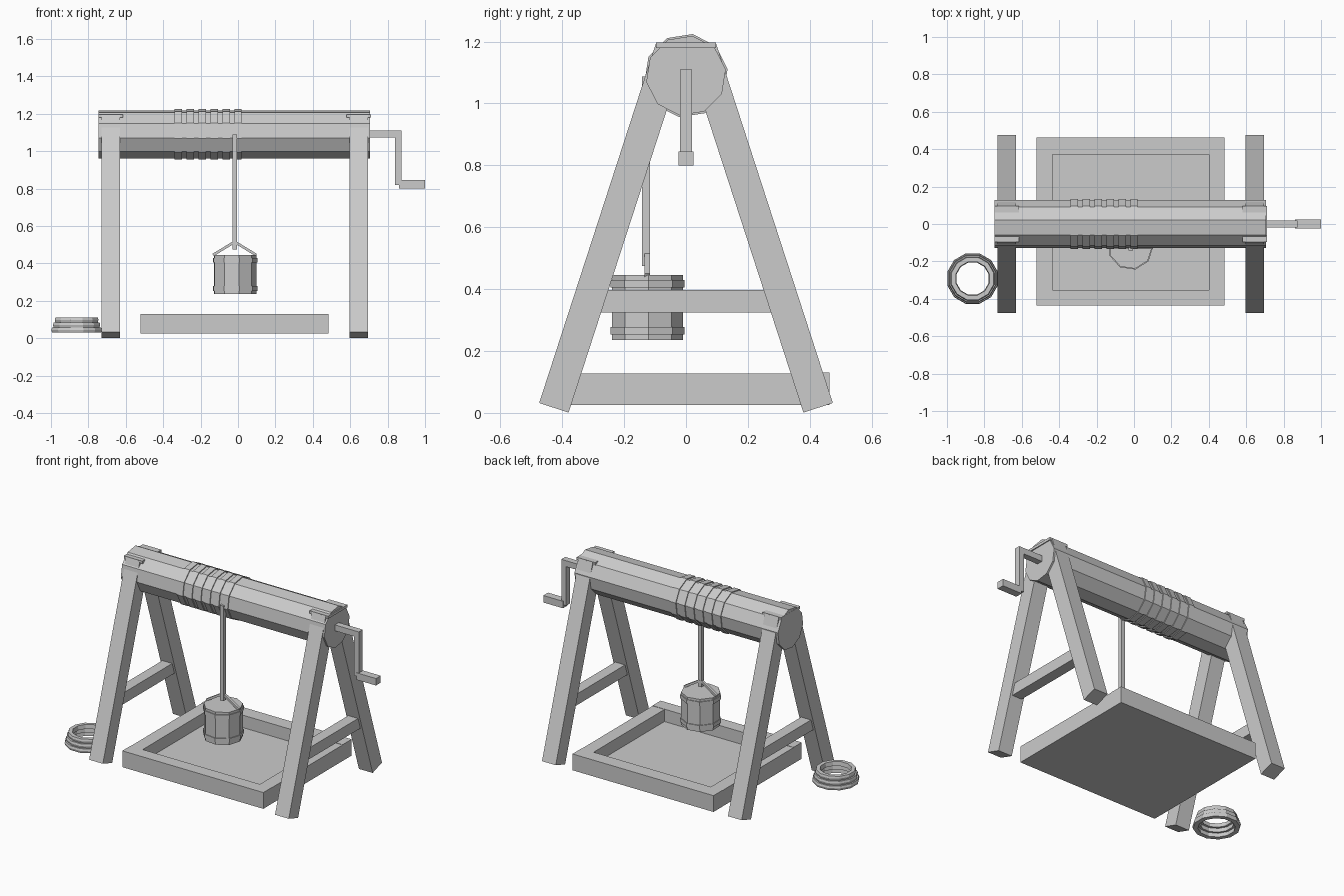
import bpy, bmesh, math
from mathutils import Matrix, Vector

if "Cube" in bpy.data.objects:
    bpy.data.objects.remove(bpy.data.objects["Cube"])

mat = bpy.data.materials.new("plain grey")
mat.diffuse_color = (0.6, 0.6, 0.6, 1)
mat.use_nodes = True
mat.node_tree.nodes["Principled BSDF"].inputs["Base Color"].default_value = mat.diffuse_color


def finish(name, bm):
    bmesh.ops.recalc_face_normals(bm, faces=bm.faces)
    me = bpy.data.meshes.new(name)
    bm.to_mesh(me)
    bm.free()
    me.materials.append(mat)
    ob = bpy.data.objects.new(name, me)
    bpy.context.collection.objects.link(ob)
    return ob


def box(name, x, y, z):
    """Box from (min, max) ranges."""
    bm = bmesh.new()
    bmesh.ops.create_cube(bm, size=1)
    for v in bm.verts:
        v.co = [(a + b) / 2 + c * (b - a) for c, (a, b) in zip(v.co, (x, y, z))]
    return finish(name, bm)


def beam(name, a, b, width, depth, side):
    """Rectangular bar from a to b; width runs along the side vector."""
    a, b, s = Vector(a), Vector(b), Vector(side)
    d = (b - a).normalized()
    s = (s - d * s.dot(d)).normalized()
    n = d.cross(s)
    bm = bmesh.new()
    bmesh.ops.create_cube(bm, size=1)
    for v in bm.verts:
        c = v.co.copy()
        v.co = (a + b) / 2 + s * c.x * width + n * c.y * depth + d * c.z * (b - a).length
    return finish(name, bm)


def prism(name, centre, radius, low, high, sides, turn, axis="z"):
    """Regular prism along z or x between low and high."""
    bm = bmesh.new()
    rings = []
    for h in (low, high):
        ring = []
        for i in range(sides):
            t = math.radians(turn) + math.tau * i / sides
            u = centre[0] + radius * math.cos(t)
            w = centre[1] + radius * math.sin(t)
            ring.append(bm.verts.new((h, u, w) if axis == "x" else (u, w, h)))
        rings.append(ring)
        bm.faces.new(ring)
    for i in range(sides):
        j = (i + 1) % sides
        bm.faces.new((rings[0][i], rings[0][j], rings[1][j], rings[1][i]))
    return finish(name, bm)


def hoop(name, centre, profile, sides):
    """Closed (radius, z) profile swept round a vertical axis."""
    bm = bmesh.new()
    rings = []
    for i in range(sides):
        t = math.tau * (i + 0.5) / sides
        rings.append([bm.verts.new((centre[0] + r * math.cos(t),
                                    centre[1] + r * math.sin(t), z)) for r, z in profile])
    n = len(profile)
    for i in range(sides):
        p, q = rings[i], rings[(i + 1) % sides]
        for k in range(n):
            m = (k + 1) % n
            bm.faces.new((p[k], q[k], q[m], p[m]))
    return finish(name, bm)


# Winding drum and its rope coils
prism("drum", (0, 1.09), 0.13, -0.745, 0.705, 10, 9, "x")
for i in range(6):
    x = -0.32 + 0.064 * i
    prism("rope_coil", (0, 1.09), 0.136, x - 0.02, x + 0.02, 10, 9, "x")

# A-frame supports: legs, crossbar and top plate at each end
for x in (-0.68, 0.645):
    for s in (-1, 1):
        beam("leg", (x, s * 0.427, 0.0165), (x, s * 0.05, 1.178), 0.098, 0.1, (1, 0, 0))
    box("crossbar", (x - 0.035, x + 0.035), (-0.275, 0.275), (0.325, 0.397))
    box("top_plate", (x - 0.066, x + 0.066), (-0.097, 0.097), (1.18, 1.197))

# Crank
box("crank_shaft", (0.69, 0.875), (-0.02, 0.02), (1.072, 1.11))
box("crank_arm", (0.84, 0.875), (-0.02, 0.02), (0.82, 1.11))
box("crank_handle", (0.86, 1.0), (-0.024, 0.024), (0.8, 0.845))

# Hanging rope
box("rope", (-0.03, -0.005), (-0.142, -0.117), (0.475, 1.088))

# Bucket with two bands and a pitched handle
bucket = (-0.018, -0.125)
prism("bucket", bucket, 0.116, 0.235, 0.445, 9, 2)
for low, high in ((0.253, 0.278), (0.405, 0.43)):
    prism("bucket_band", bucket, 0.121, low, high, 9, 2)
for s in (-1, 1):
    beam("bucket_handle", (-0.018 + s * 0.115, -0.125, 0.445), (-0.018, -0.125, 0.515),
         0.018, 0.014, (0, 1, 0))

# Base tray: floor and four rim boards
box("tray_floor", (-0.50, 0.465), (-0.42, 0.45), (0.025, 0.05))
box("tray_front", (-0.52, 0.485), (-0.435, -0.352), (0.025, 0.13))
box("tray_back", (-0.52, 0.485), (0.372, 0.463), (0.025, 0.13))
box("tray_left", (-0.52, -0.435), (-0.352, 0.372), (0.025, 0.128))
box("tray_right", (0.40, 0.485), (-0.352, 0.372), (0.025, 0.128))

# Spare rope coiled on the ground
for k, r in enumerate((0.124, 0.115, 0.105)):
    z = 0.03 + 0.027 * k
    hoop("spare_rope", (-0.863, -0.292),
         [(r - 0.016, z), (r + 0.012, z), (r + 0.016, z + 0.014),
          (r + 0.012, z + 0.027), (r - 0.012, z + 0.027)], 12)
